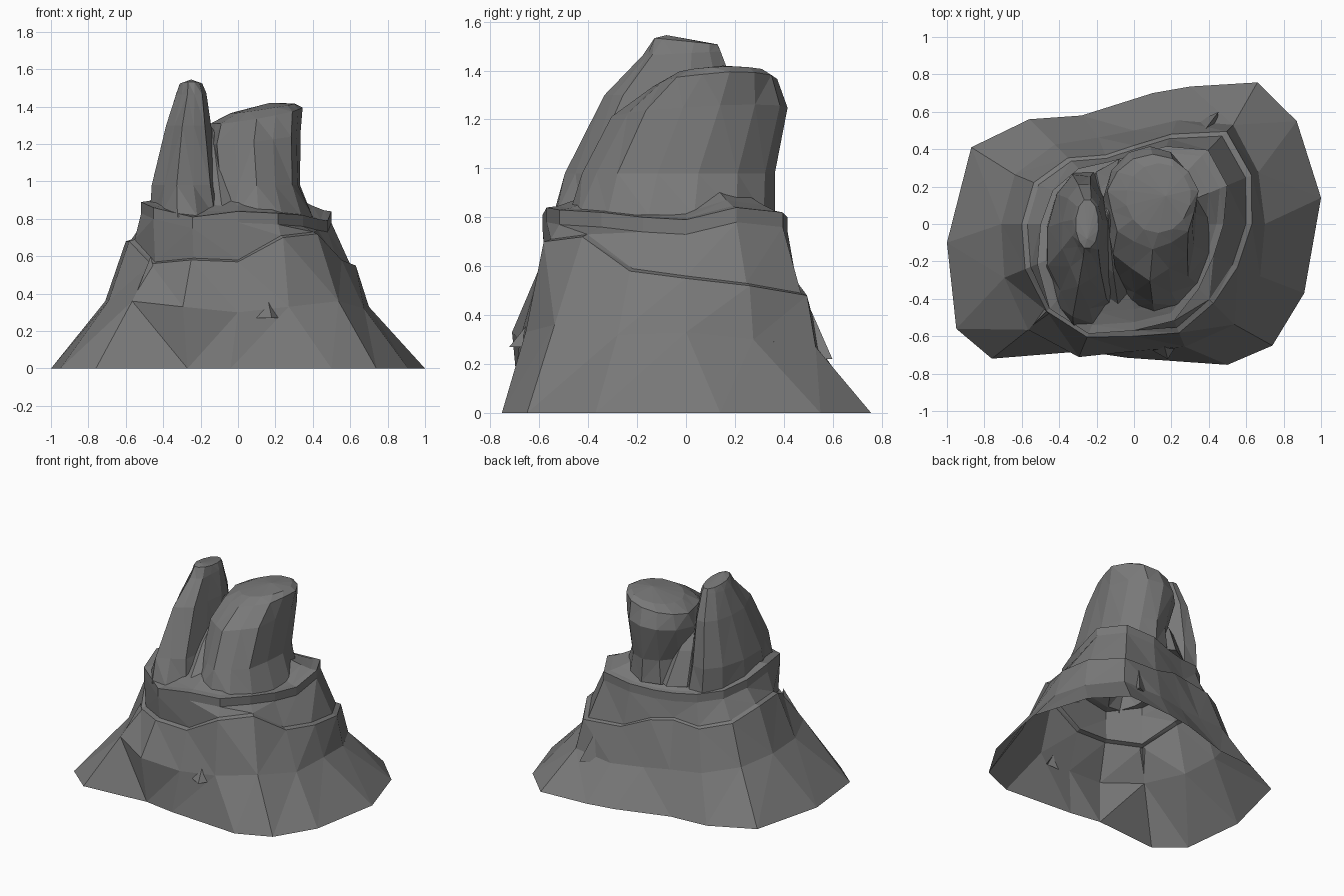
import bpy, bmesh, math, random
from mathutils import Vector

if "Cube" in bpy.data.objects:
    bpy.data.objects.remove(bpy.data.objects["Cube"])
random.seed(4)

rock = bpy.data.materials.new("rock_grey")
rock.diffuse_color = (0.19, 0.19, 0.19, 1)
rock.use_nodes = True
rock.node_tree.nodes["Principled BSDF"].inputs["Base Color"].default_value = rock.diffuse_color
parts = []


def finish(name, bm):
    bmesh.ops.triangulate(bm, faces=bm.faces[:])
    bmesh.ops.recalc_face_normals(bm, faces=bm.faces[:])
    me = bpy.data.meshes.new(name)
    bm.to_mesh(me)
    bm.free()
    me.materials.append(rock)
    ob = bpy.data.objects.new(name, me)
    bpy.context.collection.objects.link(ob)
    parts.append(ob)
    return ob


def loft(name, rings, tip):
    """Skin closed rings of points, with a bottom cap and a fan to the tip."""
    bm = bmesh.new()
    vs = [[bm.verts.new(p) for p in ring] for ring in rings]
    n = len(vs[0])
    bm.faces.new(vs[0][::-1])
    for a, b in zip(vs, vs[1:]):
        for i in range(n):
            j = (i + 1) % n
            bm.faces.new((a[i], a[j], b[j], b[i]))
    top = bm.verts.new(tip)
    for i in range(n):
        bm.faces.new((vs[-1][i], vs[-1][(i + 1) % n], top))
    return finish(name, bm)


def polar(radii, heights, scale=1.0, lift=0.0):
    n = len(radii)
    return [Vector((r * scale * math.cos(2 * math.pi * i / n),
                    r * scale * math.sin(2 * math.pi * i / n), z + lift))
            for i, (r, z) in enumerate(zip(radii, heights))]


# Mountain body: ground outline, then radii every 22.5 degrees starting at +x
ground = [(1, .14), (.87, .55), (.66, .757), (.30, .735), (.10, .70), (-.28, .58),
          (-.56, .56), (-.87, .41), (-1, -.10), (-.95, -.56), (-.76, -.72), (-.27, -.68),
          (-.04, -.715), (.50, -.753), (.74, -.65), (.91, -.37)]
foot_r = [.70, .72, .75, .60, .50, .50, .60, .69, .71, .75, .80, .77, .68, .71, .76, .73]
foot_z = [.33, .30, .27, .25, .26, .28, .30, .34, .36, .36, .36, .33, .30, .33, .36, .32]
low_r = [.63, .68, .70, .52, .42, .40, .50, .58, .60, .63, .66, .655, .60, .63, .60, .60]
low_z = [.55, .52, .48, .50, .58, .60, .58, .62, .68, .68, .56, .58, .57, .70, .72, .58]
up_r = [.48, .54, .56, .45, .37, .36, .42, .47, .50, .56, .64, .635, .57, .56, .49, .46]
up_z = [.79, .84, .82, .80, .78, .78, .80, .82, .85, .89, .86, .81, .84, .83, .82, .80]

body = loft("mountain", [
    [(x, y, 0) for x, y in ground],
    polar(foot_r, foot_z),
    polar(low_r, low_z),
    polar(low_r, low_z, .95, .01),      # lower ledge tread
    polar(up_r, up_z, 1.0, -.06),
    polar(up_r, up_z),
    polar(up_r, up_z, .92, .006),       # upper ledge tread
    polar(up_r, up_z, .80, .03),
    polar(up_r, up_z, .35, .14),
], (0, 0, 1.05))


def peak(name, levels, tip, n, flute):
    """Levels are (cx, cy, rx, ry, z, slope_x, slope_y); flutes fold the front."""
    rings = []
    for k, (cx, cy, rx, ry, z, sx, sy) in enumerate(levels):
        ring = []
        for i in range(n):
            a = 2 * math.pi * (i + .5) / n
            f = 1.03 + random.uniform(-.02, .02)
            if i % 2 and math.sin(a) < -.2 and 0 < k < len(levels) - 1:
                f -= flute
            x, y = rx * f * math.cos(a), ry * f * math.sin(a)
            ring.append((cx + x, cy + y, z + sx * x + sy * y))
        rings.append(ring)
    loft(name, rings, tip)


peak("tall_narrow_peak", [
    (-.27, -.13, .20, .41, .81, 0, 0),
    (-.28, -.12, .18, .38, .98, 0, 0),
    (-.265, -.06, .12, .27, 1.30, 0, 0),
    (-.25, -.02, .08, .16, 1.47, 0, .05),
    (-.25, 0, .06, .13, 1.52, 0, -.1),
], (-.25, -.08, 1.545), 12, .13)

peak("broad_peak", [
    (.11, -.06, .29, .41, .81, 0, 0),
    (.10, -.035, .235, .38, .98, 0, 0),
    (.085, .06, .25, .35, 1.23, .1, .05),
    (.10, .12, .24, .25, 1.35, .17, .06),
    (.13, .14, .17, .18, 1.39, .15, .03),
], (.17, .15, 1.42), 14, .08)

# Saddle of rock filling the cleft between both peaks
peak("saddle", [
    (-.08, -.06, .20, .40, .82, 0, 0),
    (-.11, -.01, .12, .24, 1.05, 0, 0),
], (-.14, .05, 1.29), 10, 0)


# Small broken-rock spurs leaning on the slopes
def spur(name, angle, r_in, r_out, z0, z1, half):
    a = math.radians(angle)
    d, t = Vector((math.cos(a), math.sin(a), 0)), Vector((-math.sin(a), math.cos(a), 0))
    up = Vector((0, 0, 1))
    bm = bmesh.new()
    p = [bm.verts.new(q) for q in (d * r_in + up * z1, d * r_out + up * z0,
                                   d * r_in + t * half + up * z0, d * r_in - t * half + up * z0)]
    for f in ((0, 3, 1), (0, 1, 2), (0, 2, 3), (1, 3, 2)):
        bm.faces.new([p[i] for i in f])
    finish(name, bm)


for i, s in enumerate([
    (53, .64, .75, .22, .42, .06),
    (116, .40, .49, .32, .55, .06),
    (225, .66, .77, .40, .60, .07),
    (30, .66, .79, .18, .38, .08),
    (284, .62, .745, .27, .42, .13),
]):
    spur("rock_spur_%d" % (i + 1), *s)

# Weld everything into one skin, then open the underside so the rock is hollow
for ob in parts[1:]:
    mod = body.modifiers.new(ob.name, 'BOOLEAN')
    mod.operation, mod.solver, mod.object = 'UNION', 'EXACT', ob
    mod.use_self = True
bpy.context.view_layer.update()
skin = bpy.data.meshes.new_from_object(body.evaluated_get(bpy.context.evaluated_depsgraph_get()))
body.modifiers.clear()
body.data = skin
for ob in parts[1:]:
    bpy.data.objects.remove(ob)
bm = bmesh.new()
bm.from_mesh(skin)
floor = [f for f in bm.faces if all(v.co.z < .001 for v in f.verts)]
bmesh.ops.delete(bm, geom=floor, context='FACES')
bm.to_mesh(skin)
bm.free()
